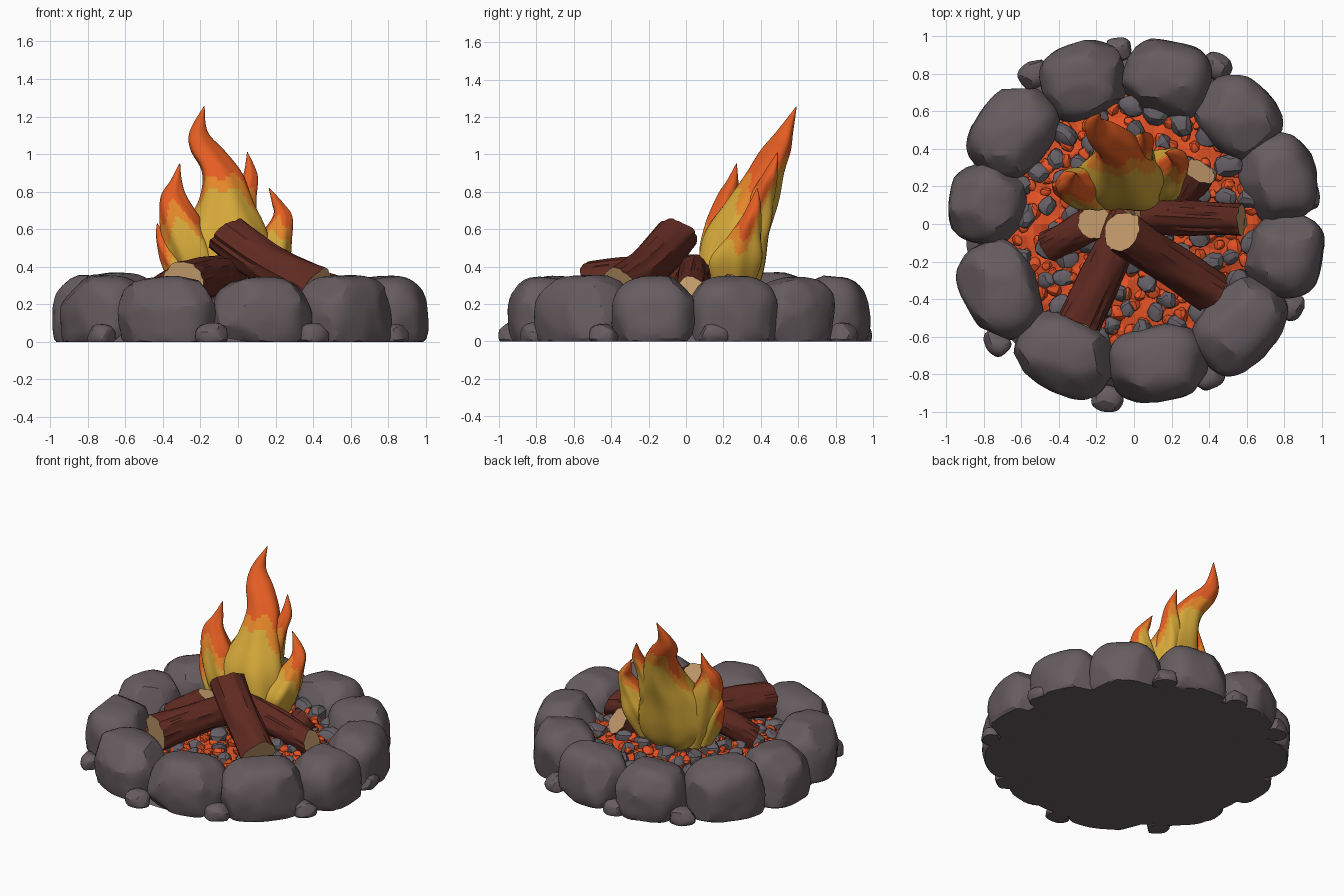
import bpy, bmesh, math, random
from mathutils import Vector, Matrix, noise

if "Cube" in bpy.data.objects:
    bpy.data.objects.remove(bpy.data.objects["Cube"])

rng = random.Random(7)


def mat(name, r, g, b):
    m = bpy.data.materials.new(name)
    m.diffuse_color = (r, g, b, 1)
    m.use_nodes = True
    m.node_tree.nodes["Principled BSDF"].inputs["Base Color"].default_value = m.diffuse_color
    return m


STONE = mat("stone_grey", 0.135, 0.108, 0.118)
COAL = mat("coal_grey", 0.13, 0.115, 0.13)
EMBER = mat("ember_orange", 0.78, 0.085, 0.018)
BARK = mat("bark_brown", 0.115, 0.023, 0.015)
WOOD = mat("cut_wood", 0.56, 0.33, 0.15)
YELLOW = mat("flame_yellow", 0.66, 0.39, 0.04)
AMBER = mat("flame_amber", 0.78, 0.24, 0.022)
RED = mat("flame_orange", 0.78, 0.11, 0.016)


def finish(bm, name, mats, angle=None):
    bmesh.ops.recalc_face_normals(bm, faces=bm.faces)
    me = bpy.data.meshes.new(name)
    bm.to_mesh(me)
    bm.free()
    for m in mats:
        me.materials.append(m)
    if angle:
        me.shade_smooth()
        me.set_sharp_from_angle(angle=math.radians(angle))
    ob = bpy.data.objects.new(name, me)
    bpy.context.collection.objects.link(ob)
    return ob


def rand_dir():
    return Vector([rng.gauss(0, 1) for _ in range(3)]).normalized()


def rock(bm, pos, half, turn, sub=3, power=2.8, cuts=14, ground=None, depth=(.93, 1.1)):
    """Rounded block chipped by random planes, optionally flat on the ground."""
    verts = bmesh.ops.create_icosphere(bm, subdivisions=sub, radius=1)["verts"]
    planes = [(rand_dir(), rng.uniform(*depth)) for _ in range(cuts)]
    rot = Matrix.Rotation(turn, 3, "Z")
    seed = rand_dir() * 20
    for v in verts:
        d = v.co.normalized()
        p = d / sum(abs(c) ** power for c in d) ** (1 / power)
        p *= 1 + 0.05 * noise.noise(d * 1.6 + seed) + 0.02 * noise.noise(d * 4 + seed)
        for n, k in planes:
            over = p.dot(n) - k
            if over > 0:
                p -= n * over * 0.95
        v.co = rot @ Vector(a * b for a, b in zip(p, half)) + Vector(pos)
        if ground is not None:
            v.co.z = max(v.co.z, ground)


# ring of boulders: x, y, tangential half width, top height
ring = [(-.27, .765, .225, .335), (.18, .77, .235, .34), (.555, .57, .232, .335), (.765, .25, .245, .34),
        (.80, -.165, .23, .34), (.565, -.54, .275, .345), (.13, -.74, .262, .335), (-.365, -.70, .27, .34),
        (-.71, -.35, .268, .35), (-.78, .11, .22, .345), (-.645, .485, .262, .365)]
for i, (x, y, w, top) in enumerate(ring):
    bm = bmesh.new()
    rock(bm, (x, y, .12), (w, .203, top - .112), math.atan2(y, x) + math.pi / 2, 4, 2.8, 24, 0, (.96, 1.14))
    finish(bm, f"ring_stone_{i + 1}", [STONE], 22)

# small pebbles wedged outside the ring
bm = bmesh.new()
for x, y in [(-.09, .93), (.44, .84), (.92, .15), (.84, -.44), (.40, -.81), (-.14, -.93),
             (-.73, -.63), (-.53, .80)]:
    s = rng.uniform(.9, 1.05)
    rock(bm, (x, y, .03), (.085 * s, .07 * s, .07 * s), math.atan2(y, x) + 1.57, 3, 2.6, 14, 0, (.85, 1.05))
finish(bm, "pebbles", [STONE], 22)

# solid floor and glowing ember bed
bm = bmesh.new()
bmesh.ops.create_cone(bm, cap_ends=True, segments=44, radius1=.90, radius2=.82, depth=.08,
                      matrix=Matrix.Translation((0, 0, .04)))
finish(bm, "pit_floor", [STONE])
BASE, RISE = .11, .11
bm = bmesh.new()
bmesh.ops.create_uvsphere(bm, u_segments=60, v_segments=36, radius=1)
for v in bm.verts:
    v.co = Vector((v.co.x * .70, v.co.y * .70, BASE + max(0, v.co.z) * RISE))
    if v.co.z > BASE:
        v.co.z += .03 * noise.noise(v.co * 13)
finish(bm, "ember_bed", [EMBER])


# scattered coals and embers
def scatter(name, count, lo, hi, gap, m):
    bm = bmesh.new()
    placed = []
    for _ in range(count * 12):
        a, r = rng.uniform(0, math.tau), .64 * math.sqrt(rng.random())
        x, y, s = r * math.cos(a), r * math.sin(a), rng.uniform(lo, hi)
        if len(placed) >= count or any((x - u) ** 2 + (y - w) ** 2 < (gap * (s + q)) ** 2 for u, w, q in placed):
            continue
        placed.append((x, y, s))
        z = BASE + RISE * math.sqrt(max(0, 1 - (r / .7) ** 2)) + s * .2
        rock(bm, (x, y, z), (s * 1.1, s * .9, s * .85), rng.uniform(0, 6), 2, 3, 12, None, (.75, 1.0))
    finish(bm, name, [m], 25)


scatter("grey_coals", 80, .045, .075, .9, COAL)
scatter("glowing_embers", 170, .025, .045, .85, EMBER)


# logs: bark tube with ridges and pale cut ends; tilt leans each cut upward
def log(name, a, b, r0, r1, bend, tilt=(0, 0)):
    a, b = Vector(a), Vector(b)
    ax = (b - a).normalized()
    u = ax.cross(Vector((0, 0, 1))).normalized()
    w = u.cross(ax)
    segs, rows = 36, 16
    seed = rand_dir() * 30
    bm = bmesh.new()
    loops = []
    for j in range(rows + 1):
        t = j / rows
        c = a.lerp(b, t) + w * bend * math.sin(math.pi * t)
        loop = []
        for i in range(segs):
            q = math.tau * i / segs
            d = Vector((math.cos(q), math.sin(q), 0))
            n = noise.noise(d * 1.2 + Vector((0, 0, t * 1.5)) + seed)
            groove = noise.noise(d * 4.5 + Vector((0, 0, t * 2.2)) + seed)
            r = (r0 + (r1 - r0) * t) * (1 + .10 * n + .12 * groove)
            slip = .015 * noise.noise(d * 2 + seed * 2) * (j in (0, rows))
            slip += d.y * (tilt[0] * max(0, 1 - 2 * t) - tilt[1] * max(0, 2 * t - 1))
            loop.append(bm.verts.new(c + (u * d.x + w * d.y) * r + ax * slip))
        loops.append(loop)
    for p, q in zip(loops, loops[1:]):
        for i in range(segs):
            k = (i + 1) % segs
            bm.faces.new((p[i], p[k], q[k], q[i]))
    caps = [bm.faces.new(loops[0]), bm.faces.new(loops[-1])]
    bmesh.ops.inset_individual(bm, faces=caps, thickness=.012, depth=-.004)
    for f in caps:
        f.material_index = 1
    finish(bm, name, [BARK, WOOD], 32)


log("front_log", (-.065, -.04, .575), (.42, -.36, .285), .108, .112, -.02, (.045, 0))
log("front_left_log", (-.02, .06, .36), (-.29, -.52, .31), .10, .118, .01)
log("left_log", (-.21, .01, .385), (-.46, -.12, .23), .085, .085, .01, (.06, 0))
log("right_log", (.02, .05, .36), (.575, .02, .255), .10, .085, .01, (0, .04))
log("back_right_log", (.24, .10, .14), (.35, .28, .29), .08, .088, 0)


# flame tongues: rows of x, y, z, half width, half depth; coloured from base to tip
def spline(rows, t):
    n = len(rows) - 1
    i = min(int(t * n), n - 1)
    f = t * n - i
    p = [rows[max(0, min(n, i + k))] for k in (-1, 0, 1, 2)]
    return [.5 * (2 * b + (c - a) * f + (2 * a - 5 * b + 4 * c - d) * f * f
                  + (3 * b - a - 3 * c + d) * f ** 3) for a, b, c, d in zip(*p)]


def tongue(name, rows, amber, red):
    segs, rings = 44, 56
    seed = rand_dir() * 9
    bm = bmesh.new()
    loops = []
    for j in range(rings + 1):
        t = j / rings
        x, y, z, rx, ry = spline(rows, t)
        loop = []
        for i in range(segs):
            q = math.tau * i / segs
            k = 1 + .09 * math.sin(6 * q + 5 * t) * (1 - t) + .05 * math.sin(3 * q - 7 * t)
            loop.append(bm.verts.new((x + max(rx, .002) * k * math.cos(q),
                                      y + max(ry, .002) * k * math.sin(q), z)))
        loops.append(loop)
    for j in range(rings):
        for i in range(segs):
            k = (i + 1) % segs
            f = bm.faces.new((loops[j][i], loops[j][k], loops[j + 1][k], loops[j + 1][i]))
            q = math.tau * (i + .5) / segs
            # the back stays yellow longer, the outer edges turn orange sooner
            h = f.calc_center_median().z + .10 * abs(math.cos(q)) ** 2 - .10 * max(0, math.sin(q))
            h += .035 * math.sin(4 * q + seed.x) + .05 * noise.noise(f.calc_center_median() * 6 + seed)
            f.material_index = 2 if h > red else 1 if h > amber else 0
    bm.faces.new(loops[0])
    bm.faces.new(loops[-1])
    finish(bm, name, [YELLOW, AMBER, RED], 40)


tongue("main_flame", [(-.05, .22, .20, .12, .08), (-.05, .23, .28, .21, .145), (-.06, .24, .40, .25, .175),
                      (-.07, .27, .58, .22, .175), (-.07, .35, .75, .14, .14), (-.09, .42, .90, .105, .10),
                      (-.165, .48, 1.02, .09, .08), (-.21, .53, 1.12, .048, .045),
                      (-.18, .59, 1.255, .002, .002)], .82, .92)
tongue("left_flame", [(-.20, .20, .24, .08, .08), (-.24, .19, .45, .13, .12), (-.30, .20, .63, .11, .10),
                      (-.345, .22, .77, .07, .06), (-.33, .25, .86, .03, .03), (-.31, .27, .95, .002, .002)], .64, .72)
tongue("outer_left_flame", [(-.26, .18, .26, .06, .07), (-.32, .18, .40, .075, .07), (-.38, .19, .51, .05, .045),
                            (-.41, .20, .57, .028, .025), (-.43, .20, .63, .002, .002)], .45, .51)
tongue("upper_right_flame", [(.02, .26, .40, .12, .12), (.0, .34, .62, .10, .11), (.03, .40, .77, .065, .07),
                             (.065, .45, .89, .038, .04), (.05, .49, 1.01, .002, .002)], .76, .84)
tongue("right_flame", [(.10, .24, .24, .08, .09), (.15, .26, .42, .12, .14), (.20, .31, .56, .085, .09),
                       (.235, .35, .67, .05, .05), (.21, .37, .74, .03, .03), (.165, .38, .82, .002, .002)], .58, .66)
